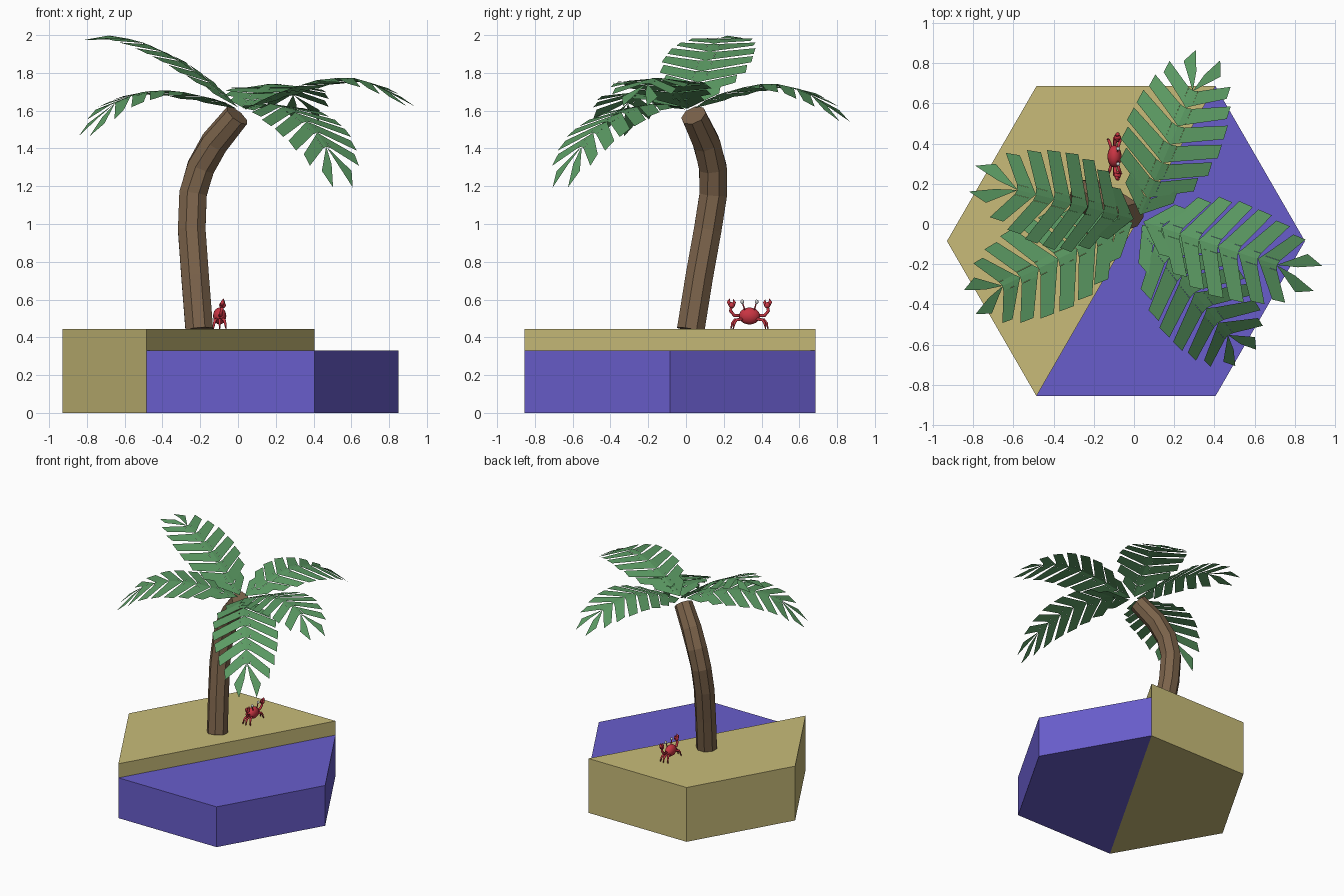
import bpy, bmesh, math
from mathutils import Vector

if "Cube" in bpy.data.objects:
    bpy.data.objects.remove(bpy.data.objects["Cube"])


def material(name, rgb):
    m = bpy.data.materials.new(name)
    m.diffuse_color = (*rgb, 1)
    m.use_nodes = True
    m.node_tree.nodes["Principled BSDF"].inputs["Base Color"].default_value = m.diffuse_color
    return m


SAND = material("sand", (0.58, 0.50, 0.19))
WATER = material("water", (0.14, 0.11, 0.60))
BARK = material("bark", (0.20, 0.125, 0.07))
LEAF = material("leaf", (0.107, 0.33, 0.127))
RED = material("red", (0.58, 0.035, 0.055))
EYE = material("eye", (0.6, 0.6, 0.62))


def finish(name, bm, mat, smooth=False, fix=True):
    if fix:
        bmesh.ops.recalc_face_normals(bm, faces=bm.faces)
    for f in bm.faces:
        f.smooth = smooth
    me = bpy.data.meshes.new(name)
    bm.to_mesh(me)
    bm.free()
    me.materials.append(mat)
    ob = bpy.data.objects.new(name, me)
    bpy.context.collection.objects.link(ob)
    return ob


def prism(name, pts, height, mat):
    bm = bmesh.new()
    f = bm.faces.new([bm.verts.new((x, y, 0)) for x, y in pts])
    top = bmesh.ops.extrude_face_region(bm, geom=[f])["geom"]
    bmesh.ops.translate(bm, vec=(0, 0, height),
                        verts=[v for v in top if isinstance(v, bmesh.types.BMVert)])
    return finish(name, bm, mat)


def tube(name, path, radii, sides, mat, smooth=False):
    """Capped tube through path, with one radius per point."""
    bm = bmesh.new()
    path = [Vector(p) for p in path]
    rings = []
    for i, p in enumerate(path):
        t = (path[min(i + 1, len(path) - 1)] - path[max(i - 1, 0)]).normalized()
        ref = Vector((1, 0, 0)) if abs(t.x) < 0.9 else Vector((0, 0, 1))
        u = (ref - t * ref.dot(t)).normalized()
        w = t.cross(u)
        rings.append([bm.verts.new(p + radii[i] * (u * math.cos(a) + w * math.sin(a)))
                      for a in (math.tau * (k + 0.5) / sides for k in range(sides))])
    for r0, r1 in zip(rings, rings[1:]):
        for k in range(sides):
            n = (k + 1) % sides
            bm.faces.new((r0[k], r0[n], r1[n], r1[k]))
    bm.faces.new(rings[0])
    bm.faces.new(rings[-1])
    return finish(name, bm, mat, smooth)


def ball(name, loc, scale, mat, seg=20):
    bm = bmesh.new()
    bmesh.ops.create_uvsphere(bm, u_segments=seg, v_segments=seg // 2, radius=1)
    bmesh.ops.scale(bm, vec=scale, verts=bm.verts)
    bmesh.ops.translate(bm, vec=loc, verts=bm.verts)
    return finish(name, bm, mat, True)


# hexagonal base, split on the diagonal into sand and lower water
hexa = [(-0.04 + 0.89 * math.cos(math.radians(60 * k)),
         -0.085 + 0.89 * math.sin(math.radians(60 * k))) for k in range(6)]
prism("sand_half", [hexa[k] for k in (1, 2, 3, 4)], 0.445, SAND)
prism("water_half", [hexa[k] for k in (4, 5, 0, 1)], 0.33, WATER)

# leaning trunk
tube("palm_trunk",
     [(-0.205, 0.025, 0.44), (-0.227, 0.07, 0.72), (-0.245, 0.115, 0.97),
      (-0.238, 0.145, 1.16), (-0.197, 0.142, 1.30), (-0.125, 0.108, 1.43), (-0.005, 0.04, 1.575)],
     [0.079, 0.079, 0.079, 0.079, 0.079, 0.077, 0.07], 8, BARK)


def frond(name, azimuth, profile):
    """Split leaf following a (reach, height) midrib profile."""
    a = math.radians(azimuth)
    out, side = Vector((math.cos(a), math.sin(a), 0)), Vector((-math.sin(a), math.cos(a), 0))
    pts = [Vector(p) for p in profile]
    lens = [(q - p).length for p, q in zip(pts, pts[1:])]

    def place(t, v):
        d, i = t * sum(lens), 0
        while i < len(lens) - 1 and d > lens[i]:
            d -= lens[i]
            i += 1
        r, z = pts[i].lerp(pts[i + 1], d / lens[i])
        return Vector((0.02, 0.02, z - 0.1 * abs(v))) + out * r + side * v

    bm = bmesh.new()
    widths = [0.13, 0.20, 0.235, 0.245, 0.235, 0.21, 0.17]
    pitch = 0.104
    for s in (1, -1):
        def face(coords):
            vs = [bm.verts.new(place(t, s * v)) for t, v in coords]
            bm.faces.new(vs if s > 0 else vs[::-1])
        for i, w in enumerate(widths):
            t0, t1 = 0.03 + i * pitch, 0.03 + (i + 1) * pitch
            rows = [(t0, t1, 0), (t0 + 0.022, t1 + 0.008, 0.15 * w),
                    (t0 + 0.135, t1 + 0.105, w)]
            for (a0, a1, va), (b0, b1, vb) in zip(rows, rows[1:]):
                face([(a0, va), (a1, va), (b1, vb * 0.97), (b0, vb)])
        # pointed tip leaflet
        face([(0.755, 0), (0.87, 0.022), (1.0, 0.066), (0.90, 0.10)])
    bmesh.ops.remove_doubles(bm, verts=bm.verts, dist=0.0005)
    # faces wind clockwise from above, so flip them upward
    bmesh.ops.reverse_faces(bm, faces=[f for f in bm.faces if f.normal.z < 0])
    bm.normal_update()
    bmesh.ops.reverse_faces(bm, faces=[f for f in bm.faces if f.normal.z < 0])
    finish(name, bm, LEAF, fix=False)


# five fronds from the crown
frond("frond_back", 67, [(0, 1.60), (0.15, 1.67), (0.29, 1.72), (0.46, 1.75),
                         (0.63, 1.715), (0.78, 1.645), (0.89, 1.55)])
frond("frond_right", -18, [(0, 1.60), (0.2, 1.69), (0.4, 1.76), (0.6, 1.78),
                           (0.78, 1.73), (0.94, 1.63)])
frond("frond_front", -52, [(0, 1.60), (0.2, 1.645), (0.42, 1.61), (0.62, 1.51),
                           (0.77, 1.37), (0.87, 1.20)])
frond("frond_left_front", -154, [(0, 1.60), (0.2, 1.67), (0.4, 1.71), (0.6, 1.70),
                                 (0.77, 1.63), (0.93, 1.47)])
frond("frond_left_high", 166, [(0, 1.60), (0.2, 1.77), (0.38, 1.89), (0.56, 1.97),
                               (0.72, 2.0), (0.85, 1.98)])

# crab, facing the water
cx, cy = -0.097, 0.336
ball("crab_body", (cx, cy, 0.513), (0.035, 0.056, 0.045), RED)
for s, tag in ((1, "left"), (-1, "right")):
    def p(x, y, z):
        return (cx + x, cy + s * y, z)
    # bent arm and two-fingered claw
    tube(f"crab_arm_{tag}", [p(0, 0.045, 0.515), p(0.005, 0.08, 0.515), p(0.01, 0.10, 0.54),
                             p(0.015, 0.096, 0.565)], [0.008, 0.009, 0.009, 0.007], 8, RED, True)
    ball(f"crab_claw_{tag}", p(0.015, 0.094, 0.57), (0.018, 0.017, 0.017), RED, 12)
    tube(f"crab_claw_outer_{tag}", [p(0.012, 0.10, 0.57), p(0.016, 0.111, 0.588),
                                    p(0.02, 0.104, 0.605)], [0.012, 0.01, 0.001], 8, RED, True)
    tube(f"crab_claw_inner_{tag}", [p(0.015, 0.088, 0.572), p(0.018, 0.079, 0.585),
                                    p(0.02, 0.085, 0.602)], [0.012, 0.008, 0.001], 8, RED, True)
    # eye on a stalk
    tube(f"crab_eye_stalk_{tag}", [p(0.015, 0.025, 0.545), p(0.017, 0.036, 0.58)],
         [0.004, 0.004], 8, RED, True)
    ball(f"crab_eye_{tag}", p(0.018, 0.038, 0.588), (0.01, 0.01, 0.012), EYE, 12)
    # three walking legs
    for i, dx in enumerate((-0.024, 0.0, 0.024)):
        reach = 0.098 - 0.012 * abs(i - 1)
        tube(f"crab_leg_{tag}_{i + 1}",
             [p(dx * 0.6, 0.035, 0.497), p(dx, reach * 0.8, 0.492), p(dx * 1.2, reach * 0.93, 0.475),
              p(dx * 1.4, reach, 0.445)], [0.008, 0.008, 0.007, 0.003], 8, RED, True)
